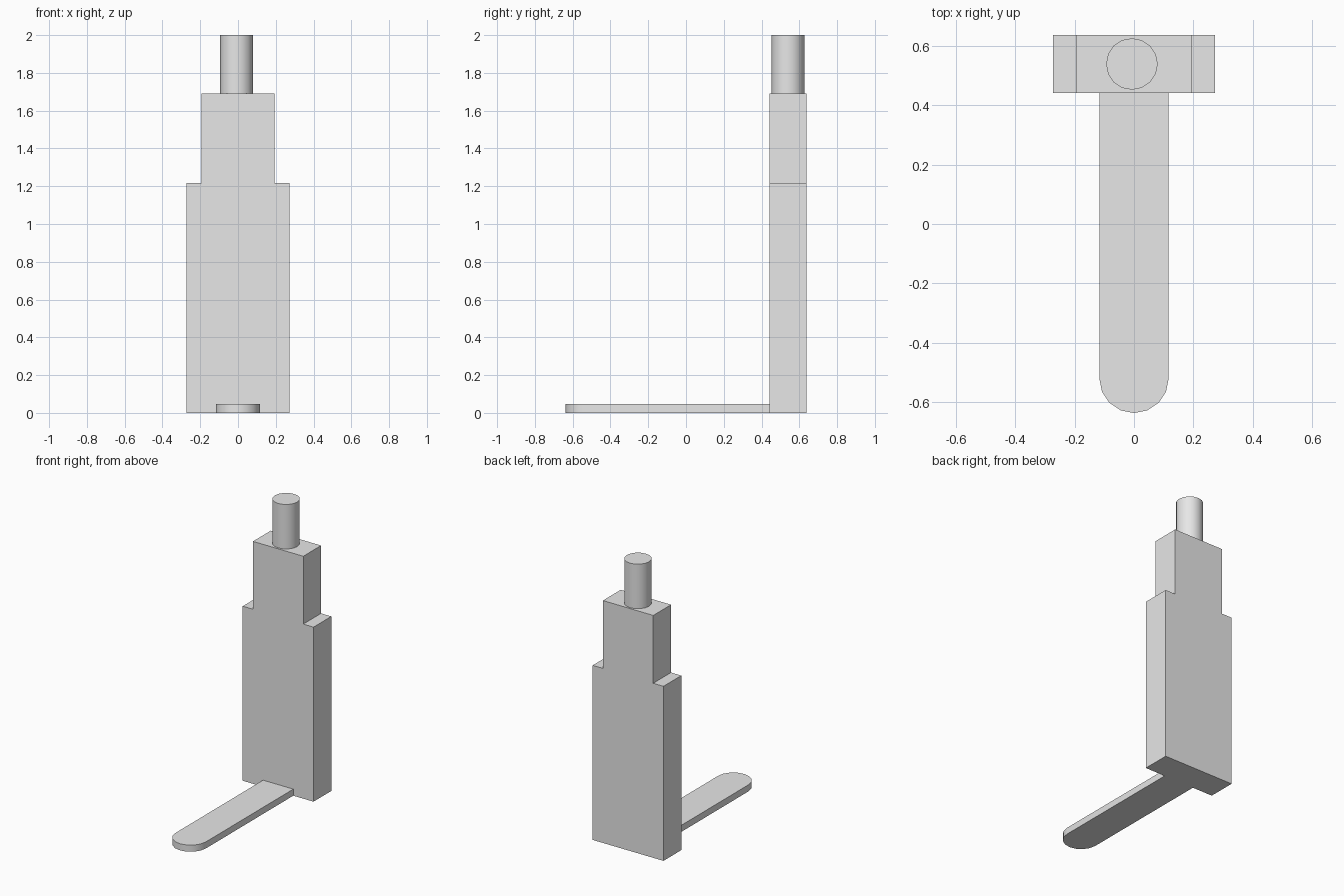
import bpy, bmesh, math
from mathutils import Vector

cube = bpy.data.objects.get("Cube")
if cube:
    bpy.data.objects.remove(cube, do_unlink=True)

GREY = (0.8, 0.8, 0.8, 1.0)
grey = bpy.data.materials.new("plain grey")
grey.use_nodes = True
grey.diffuse_color = GREY
grey.node_tree.nodes["Principled BSDF"].inputs["Base Color"].default_value = GREY


def prism(name, outline, depth):
    """Extrude a flat outline along the depth vector."""
    bm = bmesh.new()
    face = bm.faces.new([bm.verts.new(p) for p in outline])
    result = bmesh.ops.extrude_face_region(bm, geom=[face], use_keep_orig=True)
    moved = [v for v in result["geom"] if isinstance(v, bmesh.types.BMVert)]
    bmesh.ops.translate(bm, verts=moved, vec=Vector(depth))
    bmesh.ops.recalc_face_normals(bm, faces=bm.faces)
    mesh = bpy.data.meshes.new(name)
    bm.to_mesh(mesh)
    bm.free()
    mesh.materials.append(grey)
    obj = bpy.data.objects.new(name, mesh)
    bpy.context.collection.objects.link(obj)
    return obj


def smooth(obj):
    bpy.ops.object.select_all(action='DESELECT')
    obj.select_set(True)
    bpy.context.view_layer.objects.active = obj
    bpy.ops.object.shade_smooth_by_angle(angle=math.radians(35))


# Upright slab with a narrower upper step
front, back = 0.442, 0.638
half = [(0.273, 0), (0.273, 1.217), (0.194, 1.217), (0.194, 1.69)]
steps = half + [(-x, z) for x, z in reversed(half)]
prism("stepped_body", [(x, front, z) for x, z in steps], (0, back - front, 0))

# Flat foot with a rounded tip
radius, tip = 0.117, -0.638
arc = [math.pi * i / 8 for i in range(9)]
foot = [(-radius * math.cos(a), tip + radius - radius * math.sin(a), 0) for a in arc]
foot += [(radius, front, 0), (-radius, front, 0)]
smooth(prism("foot_plate", foot, (0, 0, 0.046)))

# Round post on top
bpy.ops.mesh.primitive_cylinder_add(vertices=16, radius=0.087, depth=0.31,
                                    location=(-0.007, 0.54, 1.845))
post = bpy.context.object
post.name = "top_post"
post.data.materials.append(grey)
smooth(post)
